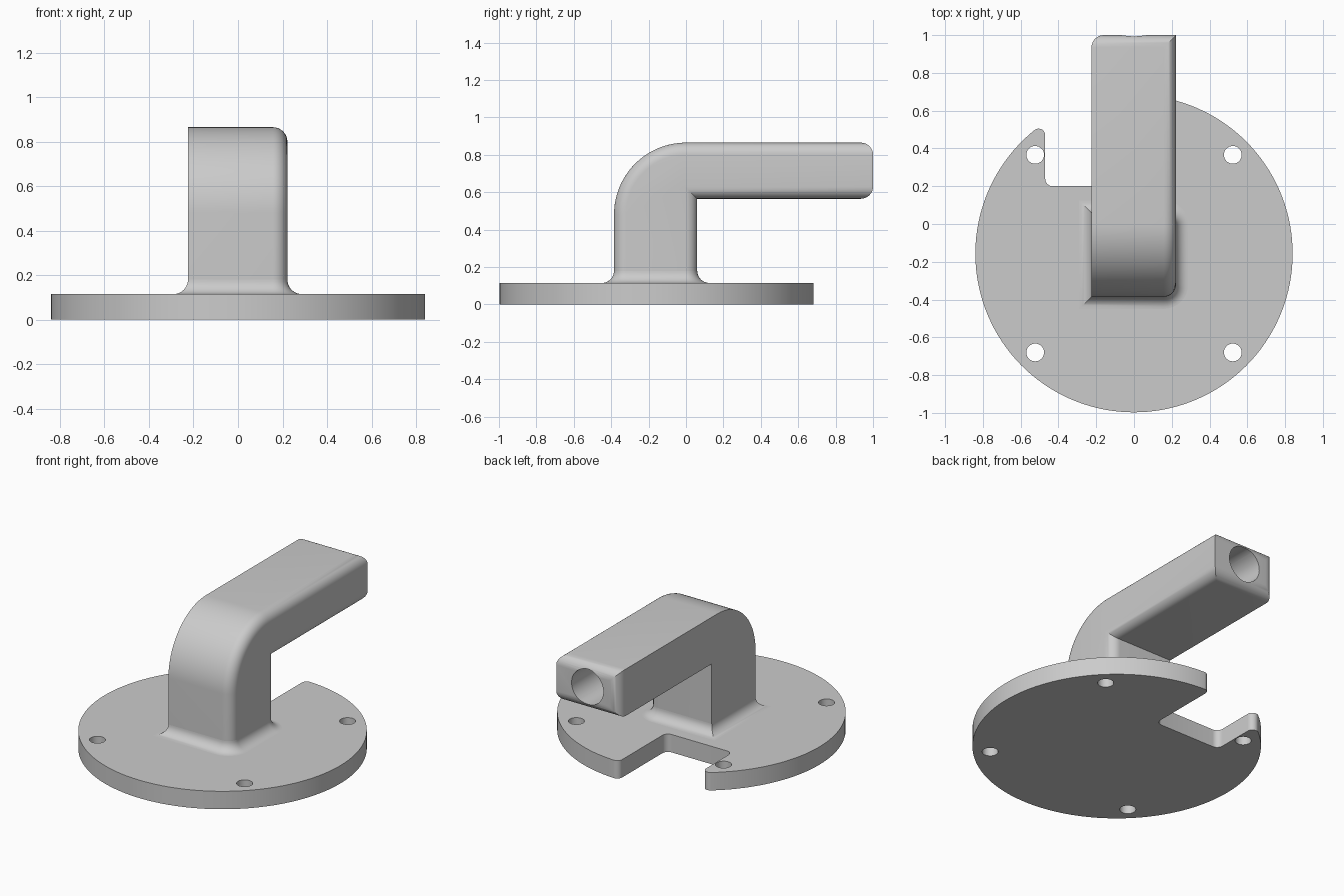
import bpy, bmesh, math
from math import sin, cos, radians, atan2, degrees, sqrt

if "Cube" in bpy.data.objects:
    bpy.data.objects.remove(bpy.data.objects["Cube"])

grey = bpy.data.materials.new("light_grey")
grey.use_nodes = True
grey.diffuse_color = (0.6, 0.6, 0.6, 1)
grey.node_tree.nodes["Principled BSDF"].inputs["Base Color"].default_value = (0.6, 0.6, 0.6, 1)

PLATE_TOP, FLARE, ROUND = 0.115, 0.065, 0.065
LEFT, RIGHT, FRONT, BACK = 0.222, -0.225, -0.385, 0.06
UNDER, TOP, END = 0.565, 0.865, 1.0
NECK = PLATE_TOP + FLARE


def arc(cx, cy, r, a0, a1, n):
    """Points on an arc, angles in degrees."""
    angles = [radians(a0 + (a1 - a0) * i / n) for i in range(n + 1)]
    return [(cx + r * cos(a), cy + r * sin(a)) for a in angles]


def finish(obj):
    obj.data.materials.clear()
    obj.data.materials.append(grey)
    bpy.ops.object.select_all(action='DESELECT')
    obj.select_set(True)
    bpy.context.view_layer.objects.active = obj
    bpy.ops.object.shade_smooth_by_angle(angle=radians(30))


def add_object(name, bm):
    bmesh.ops.recalc_face_normals(bm, faces=bm.faces)
    mesh = bpy.data.meshes.new(name)
    bm.to_mesh(mesh)
    bm.free()
    obj = bpy.data.objects.new(name, mesh)
    bpy.context.collection.objects.link(obj)
    return obj


# Base plate: notched disc outline with four screw holes
CY, R, r, inner = -0.157, 0.84, 0.035, 0.04
notch_x, notch_y = -0.47, 0.2
tab_x, lip_x = notch_x - r, r
tab_y = CY + sqrt((R - r) ** 2 - tab_x ** 2)
lip_y = CY + sqrt((R - r) ** 2 - lip_x ** 2)
tab_a = degrees(atan2(tab_y - CY, tab_x))
lip_a = degrees(atan2(lip_y - CY, lip_x))
outline = arc(0, CY, R, lip_a, tab_a - 360, 120)
outline += arc(tab_x, tab_y, r, tab_a, 0, 12)[1:]
outline += arc(notch_x + inner, notch_y + inner, inner, 180, 270, 8)
outline += arc(-inner, notch_y + inner, inner, 270, 360, 8)
outline += arc(lip_x, lip_y, r, 180, lip_a, 8)[:-1]
loops = [outline]
for sx in (-1, 1):
    for sy in (-1, 1):
        loops.append(arc(sx * 0.523, CY + sy * 0.523, 0.047, 0, 360, 32)[:-1])

curve = bpy.data.curves.new("base_plate", 'CURVE')
curve.dimensions = '2D'
curve.fill_mode = 'BOTH'
curve.extrude = PLATE_TOP / 2
for loop in loops:
    spline = curve.splines.new('POLY')
    spline.points.add(len(loop) - 1)
    for point, (x, y) in zip(spline.points, loop):
        point.co = (x, y, 0, 1)
    spline.use_cyclic_u = True
outline_obj = bpy.data.objects.new("plate_outline", curve)
bpy.context.collection.objects.link(outline_obj)
bpy.context.view_layer.update()
bm = bmesh.new()
bm.from_mesh(outline_obj.to_mesh())
outline_obj.to_mesh_clear()
bpy.data.objects.remove(outline_obj)
bmesh.ops.remove_doubles(bm, verts=bm.verts, dist=0.0001)
bmesh.ops.translate(bm, verts=bm.verts, vec=(0, 0, PLATE_TOP / 2))
finish(add_object("base_plate", bm))

# Bent arm: side profile extruded across, then rounded on its left rim and end
bend = TOP - (TOP + FRONT)
profile = [(BACK, NECK), (BACK, UNDER), (END, UNDER), (END, TOP)]
profile += arc(0, TOP + FRONT, bend if bend > 0 else -FRONT, 90, 180, 32)
profile += [(FRONT, NECK)]
bm = bmesh.new()
side = bm.faces.new([bm.verts.new((RIGHT, y, z)) for y, z in profile])
ext = bmesh.ops.extrude_face_region(bm, geom=[side], use_keep_orig=True)
bmesh.ops.translate(bm, vec=(LEFT - RIGHT, 0, 0),
                    verts=[v for v in ext["geom"] if isinstance(v, bmesh.types.BMVert)])
bmesh.ops.recalc_face_normals(bm, faces=bm.faces)


def rounded(edge):
    def both(axis, value):
        return all(abs(v.co[axis] - value) < 1e-4 for v in edge.verts)
    if both(2, NECK):
        return False
    return both(0, LEFT) != both(1, END)


bmesh.ops.bevel(bm, geom=[e for e in bm.edges if rounded(e)], offset=ROUND,
                offset_type='OFFSET', segments=8, profile=0.5,
                affect='EDGES', clamp_overlap=False)
arm = add_object("bent_arm", bm)

# Round socket bored into the end of the arm
bpy.ops.mesh.primitive_cylinder_add(vertices=48, radius=0.113, depth=0.8,
                                    location=(0, END, (UNDER + TOP) / 2),
                                    rotation=(radians(90), 0, 0))
cutter = bpy.context.object
cutter.name = "socket_cutter"
cutter.hide_render = True
bore = arm.modifiers.new("socket", 'BOOLEAN')
bore.object = cutter
bore.operation = 'DIFFERENCE'
bore.solver = 'EXACT'
bpy.context.view_layer.objects.active = arm
bpy.ops.object.modifier_apply(modifier=bore.name)
bpy.data.objects.remove(cutter)
finish(arm)

# Concave flare where the arm meets the plate
bm = bmesh.new()
rings = []
for d, z in arc(FLARE, NECK, FLARE, 180, 270, 10):
    ring = [(RIGHT - d, BACK + d), (RIGHT - d, FRONT - d)]
    ring += arc(LEFT - ROUND, FRONT + ROUND, ROUND + d, -90, 0, 8)
    ring += arc(LEFT - ROUND, BACK - ROUND, ROUND + d, 0, 90, 8)
    rings.append([bm.verts.new((x, y, z)) for x, y in ring])
for upper, lower in zip(rings, rings[1:]):
    for i in range(len(upper)):
        bm.faces.new((upper[i - 1], upper[i], lower[i], lower[i - 1]))
flare = add_object("base_flare", bm)
if flare.data.polygons[0].normal.z < 0:
    flare.data.flip_normals()
finish(flare)
